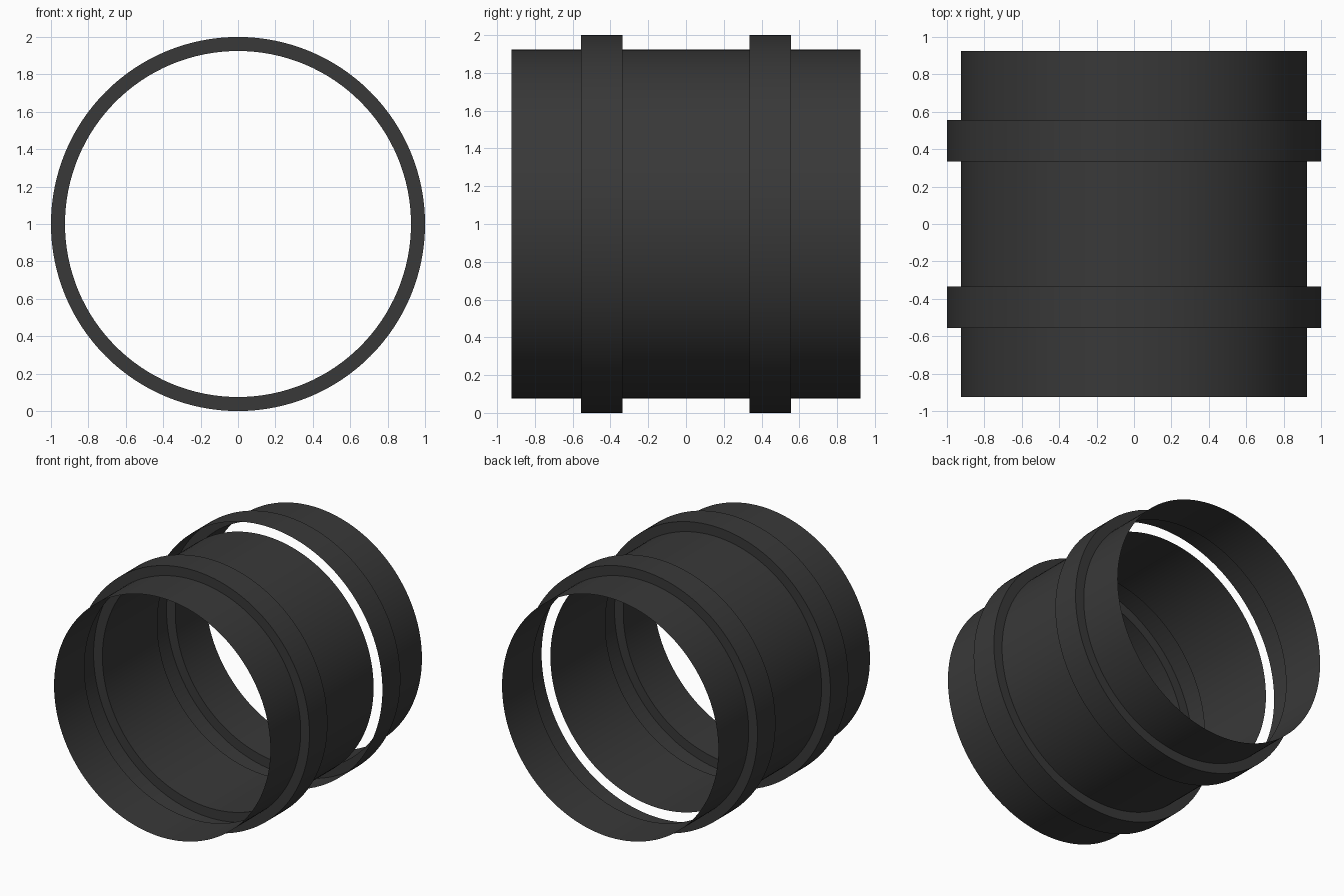
import bpy, bmesh, math
from mathutils import Matrix, Vector

old = bpy.data.objects.get("Cube")
if old:
    bpy.data.objects.remove(old, do_unlink=True)

# Dark rubber
rubber = bpy.data.materials.new("dark_rubber")
rubber.use_nodes = True
colour = (0.04, 0.04, 0.04, 1)
rubber.diffuse_color = colour
rubber.node_tree.nodes["Principled BSDF"].inputs["Base Color"].default_value = colour

SEGMENTS = 128
PIPE, BAND = 0.925, 1.0                  # radii
END, OUTER, INNER = 0.925, 0.555, 0.335  # distances along y
CENTRE = Vector((0, 0, 1))


def revolve(name, profile):
    """Turn an open (radius, y) profile about the pipe axis into a thin shell."""
    bm = bmesh.new()
    points = [bm.verts.new((r, y, 1)) for r, y in profile]
    edges = [bm.edges.new(pair) for pair in zip(points, points[1:])]
    bmesh.ops.spin(bm, geom=points + edges, cent=CENTRE, axis=(0, 1, 0),
                   angle=math.tau, steps=SEGMENTS, use_merge=True)
    bmesh.ops.remove_doubles(bm, verts=bm.verts, dist=0.0001)
    # Face the walls outward
    bmesh.ops.recalc_face_normals(bm, faces=bm.faces)
    wall = max(bm.faces, key=lambda f: abs(f.normal.x))
    middle = wall.calc_center_median() - CENTRE
    if wall.normal.x * middle.x < 0:
        bmesh.ops.reverse_faces(bm, faces=bm.faces)
    mesh = bpy.data.meshes.new(name)
    bm.to_mesh(mesh)
    bm.free()
    mesh.materials.append(rubber)
    obj = bpy.data.objects.new(name, mesh)
    bpy.context.collection.objects.link(obj)
    bpy.ops.object.select_all(action="DESELECT")
    obj.select_set(True)
    bpy.context.view_layer.objects.active = obj
    bpy.ops.object.shade_smooth_by_angle(angle=math.radians(30))
    return obj


# Front pipe with its raised band, running on to the middle
revolve("front_pipe", [(PIPE, -END), (PIPE, -OUTER), (BAND, -OUTER),
                       (BAND, -INNER), (PIPE, -INNER), (PIPE, INNER)])

# Back pipe and band, open on the side towards the middle
revolve("back_pipe", [(BAND, INNER), (BAND, OUTER), (PIPE, OUTER), (PIPE, END)])
